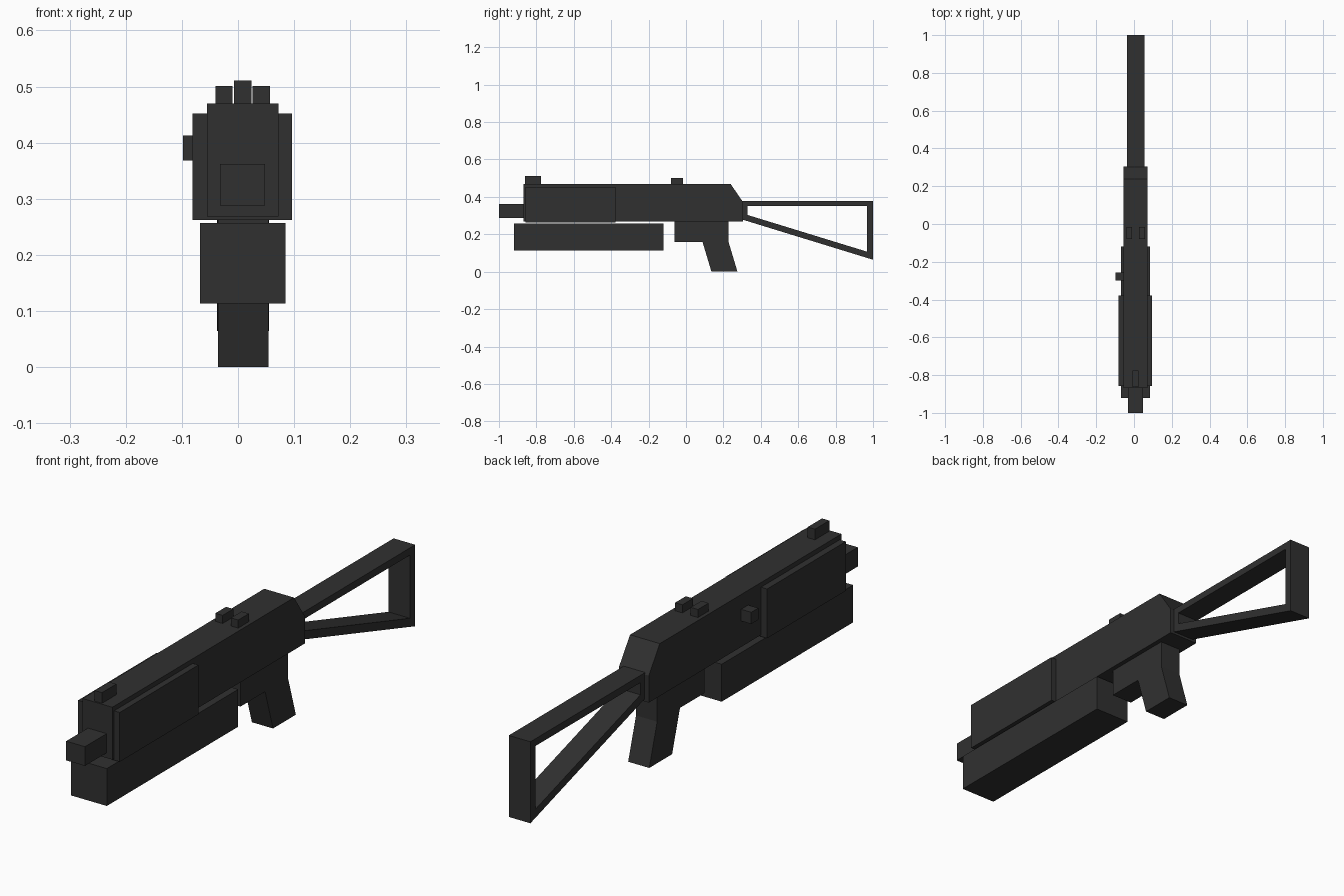
import bpy, bmesh

if "Cube" in bpy.data.objects:
    bpy.data.objects.remove(bpy.data.objects["Cube"])

mat = bpy.data.materials.new("dark grey")
mat.diffuse_color = (0.03, 0.03, 0.03, 1)
mat.use_nodes = True
mat.node_tree.nodes["Principled BSDF"].inputs["Base Color"].default_value = mat.diffuse_color


def finish(bm, name):
    bmesh.ops.recalc_face_normals(bm, faces=bm.faces)
    mesh = bpy.data.meshes.new(name)
    bm.to_mesh(mesh)
    bm.free()
    mesh.materials.append(mat)
    obj = bpy.data.objects.new(name, mesh)
    bpy.context.collection.objects.link(obj)
    return obj


def extrude_profile(name, x0, x1, pts):
    """Side profile of (y, z) points extruded from x0 to x1."""
    bm = bmesh.new()
    face = bm.faces.new([bm.verts.new((x0, y, z)) for y, z in pts])
    out = bmesh.ops.extrude_face_region(bm, geom=[face])
    for v in out["geom"]:
        if isinstance(v, bmesh.types.BMVert):
            v.co.x = x1
    return finish(bm, name)


def box(name, x0, x1, y0, y1, z0, z1):
    return extrude_profile(name, x0, x1, [(y0, z0), (y1, z0), (y1, z1), (y0, z1)])


def frame(name, x0, x1, outer, inner):
    """Hollow frame between two matching (y, z) loops."""
    bm = bmesh.new()
    rings = [[bm.verts.new((x, y, z)) for y, z in loop]
             for x, loop in ((x0, outer), (x1, outer), (x1, inner), (x0, inner))]
    n = len(outer)
    for a in range(4):
        p, q = rings[a], rings[(a + 1) % 4]
        for i in range(n):
            j = (i + 1) % n
            bm.faces.new((p[i], p[j], q[j], q[i]))
    return finish(bm, name)


# Receiver with sloped rear top
extrude_profile("receiver", -0.055, 0.072,
                [(-0.868, 0.268), (0.305, 0.268), (0.305, 0.372), (0.238, 0.47), (-0.868, 0.47)])
# Side cover, muzzle and fore-end
box("side_cover", -0.081, 0.096, -0.857, -0.378, 0.262, 0.452)
box("muzzle", -0.032, 0.048, -1.0, -0.85, 0.288, 0.362)
box("fore_end", -0.068, 0.085, -0.92, -0.12, 0.113, 0.257)
# Sights
box("front_sight", -0.007, 0.024, -0.862, -0.775, 0.46, 0.511)
for side, cx in (("left", -0.025), ("right", 0.0415)):
    box("rear_sight_" + side, cx - 0.0155, cx + 0.0155, -0.08, -0.015, 0.46, 0.501)
# Charging knob
box("knob", -0.098, -0.05, -0.3, -0.257, 0.368, 0.413)
# Grip with trigger block
extrude_profile("grip", -0.036, 0.054,
                [(-0.062, 0.275), (-0.062, 0.16), (0.088, 0.16), (0.136, 0.0),
                 (0.275, 0.0), (0.227, 0.16), (0.227, 0.275)])
# Skeleton stock
frame("stock", -0.037, 0.055,
      [(0.3, 0.378), (1.0, 0.378), (1.0, 0.064), (0.3, 0.279)],
      [(0.33, 0.35), (0.968, 0.35), (0.968, 0.107), (0.33, 0.303)])
